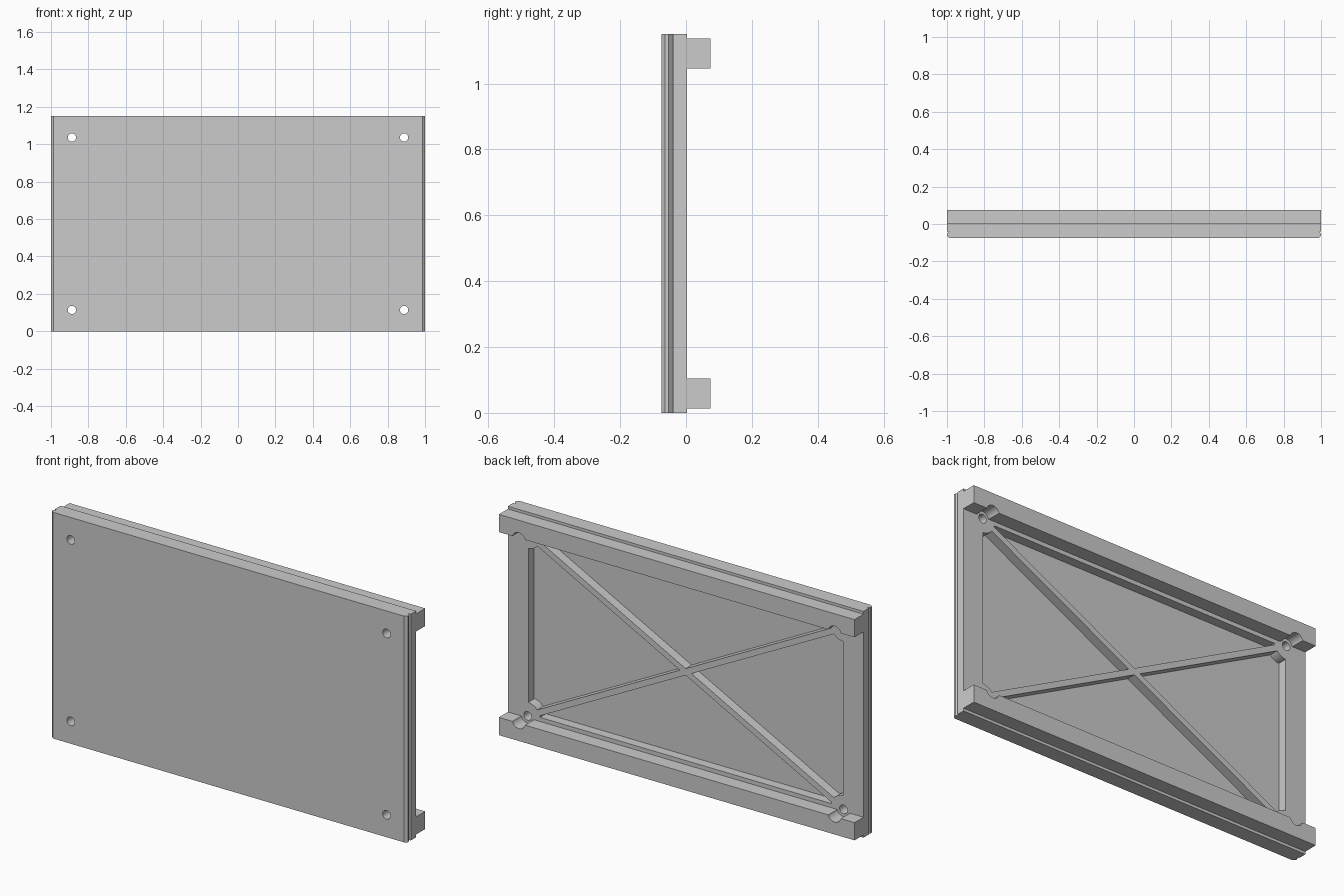
import bpy, bmesh, math
from mathutils import Vector

if "Cube" in bpy.data.objects:
    bpy.data.objects.remove(bpy.data.objects["Cube"], do_unlink=True)

H = 1.15                        # panel height
FRONT, BACK, RAIL_BACK = -0.075, 0.003, 0.075
HOLE_X, HOLE_Z = 0.888, 0.114   # hole distance from centre and from panel edge
POCKET_Z = 0.125
FLOOR = -0.045                  # pocket floor
CORNERS = [(x, z) for x in (-HOLE_X, HOLE_X) for z in (HOLE_Z, H - HOLE_Z)]

grey = bpy.data.materials.new("light grey")
grey.use_nodes = True
grey.diffuse_color = (0.6, 0.6, 0.6, 1)
grey.node_tree.nodes["Principled BSDF"].inputs["Base Color"].default_value = (0.6, 0.6, 0.6, 1)


def prism(name, points, direction):
    """Extrude a closed outline along a direction."""
    bm = bmesh.new()
    face = bm.faces.new([bm.verts.new(p) for p in points])
    new = bmesh.ops.extrude_face_region(bm, geom=[face])["geom"]
    bmesh.ops.translate(bm, vec=direction, verts=[v for v in new if isinstance(v, bmesh.types.BMVert)])
    bmesh.ops.recalc_face_normals(bm, faces=bm.faces)
    mesh = bpy.data.meshes.new(name)
    bm.to_mesh(mesh)
    bm.free()
    mesh.materials.append(grey)
    ob = bpy.data.objects.new(name, mesh)
    bpy.context.collection.objects.link(ob)
    return ob


def box(name, x0, x1, y0, y1, z0, z1):
    return prism(name, [(x0, y0, z0), (x1, y0, z0), (x1, y0, z1), (x0, y0, z1)], (0, y1 - y0, 0))


def disc(name, x, z, r, y0, y1, n=32):
    ring = [math.tau * i / n for i in range(n)]
    return prism(name, [(x + r * math.cos(a), y0, z + r * math.sin(a)) for a in ring], (0, y1 - y0, 0))


def cut(target, cutter):
    """Subtract the cutter and remove it."""
    cutter.hide_render = True
    mod = target.modifiers.new("cut", "BOOLEAN")
    mod.operation, mod.solver, mod.object = "DIFFERENCE", "EXACT", cutter
    bpy.context.view_layer.update()
    graph = bpy.context.evaluated_depsgraph_get()
    mesh = bpy.data.meshes.new_from_object(target.evaluated_get(graph))
    target.modifiers.clear()
    target.data = mesh
    bpy.data.objects.remove(cutter, do_unlink=True)


# Panel: chamfered front edge and an undercut groove down each side
side = [(0.987, FRONT), (1, -0.064), (1, -0.053), (0.987, -0.04), (1, -0.04), (1, BACK)]
outline = side + [(-x, y) for x, y in reversed(side)]
panel = prism("panel", [(x, y, 0) for x, y in outline], (0, 0, H))

# Pocket shape, leaving the diagonal ribs and round corner bosses standing
pocket = box("pocket_cutter", -0.885, 0.885, FLOOR, 0.05, POCKET_Z, H - POCKET_Z)
for s in (-1, 1):
    along = Vector((HOLE_X, 0, s * (H / 2 - HOLE_Z)))
    across = Vector((-along.z, 0, along.x)).normalized() * 0.015
    mid = Vector((0, -0.1, H / 2))
    cut(pocket, prism("rib_shape", [mid - along - across, mid + along - across,
                                    mid + along + across, mid - along + across], (0, 0.2, 0)))
for x, z in CORNERS:
    cut(pocket, disc("boss_shape", x, z, 0.07, -0.1, 0.1))
cut(panel, pocket)

# Back rails with clearance notches beside the holes
rails = [box("lower_rail", -1, 1, BACK, RAIL_BACK, 0.014, 0.104),
         box("upper_rail", -1, 1, BACK, RAIL_BACK, H - 0.104, H - 0.014)]
for x, z in CORNERS:
    cut(panel, disc("hole_cutter", x, z, 0.022, -0.2, 0.2))
    cut(rails[int(z > H / 2)], disc("notch_cutter", x, z, 0.037, -0.03, 0.2))

# Round holes read smooth, everything else stays sharp
bpy.ops.object.select_all(action="DESELECT")
for ob in [panel] + rails:
    ob.select_set(True)
bpy.context.view_layer.objects.active = panel
bpy.ops.object.shade_smooth_by_angle(angle=math.radians(25))
